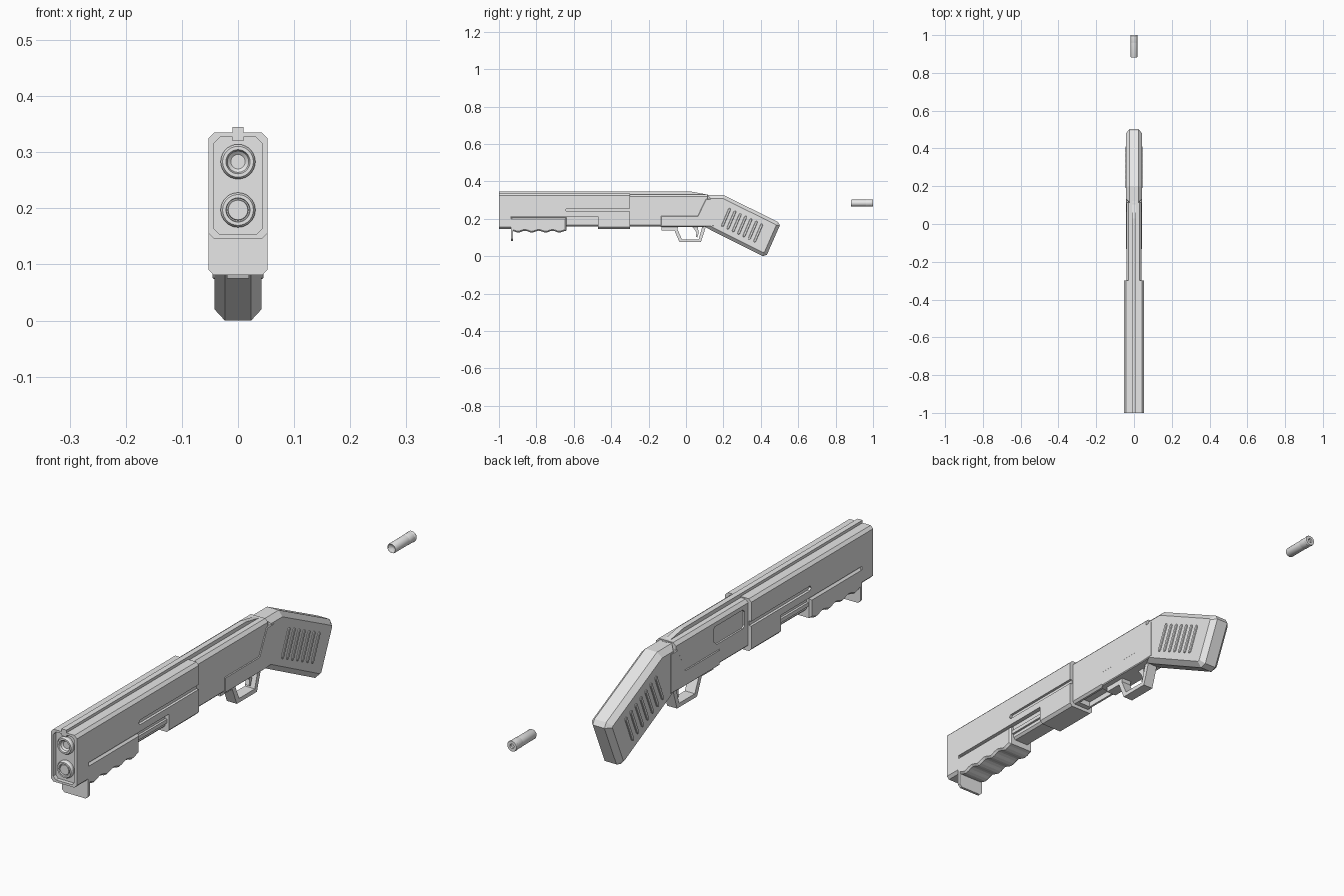
import bpy, bmesh, math
from mathutils import Vector

if "Cube" in bpy.data.objects:
    bpy.data.objects.remove(bpy.data.objects["Cube"])

grey = bpy.data.materials.new("plain_grey")
grey.diffuse_color = (0.8, 0.8, 0.8, 1)
grey.use_nodes = True
grey.node_tree.nodes["Principled BSDF"].inputs["Base Color"].default_value = grey.diffuse_color


def inset(pts, d):
    """Mitred inward offset of a 2D polygon."""
    n = len(pts)
    area = sum(pts[i][0] * pts[(i + 1) % n][1] - pts[(i + 1) % n][0] * pts[i][1] for i in range(n))
    s = 1 if area > 0 else -1
    out = []
    for i in range(n):
        p, a, b = Vector(pts[i]), Vector(pts[i - 1]), Vector(pts[(i + 1) % n])
        e, f = (p - a).normalized(), (b - p).normalized()
        n1, n2 = Vector((-e.y, e.x)) * s, Vector((-f.y, f.x)) * s
        out.append(p + (n1 + n2) * (d / max(0.3, 1 + n1.dot(n2))))
    return out


def loft(name, rings, smooth=False):
    """Closed solid through a list of rings of equal length."""
    bm = bmesh.new()
    vs = [[bm.verts.new(p) for p in r] for r in rings]
    n = len(vs[0])
    for a, b in zip(vs, vs[1:]):
        for i in range(n):
            j = (i + 1) % n
            bm.faces.new((a[i], a[j], b[j], b[i]))
    bm.faces.new(vs[0])
    bm.faces.new(vs[-1])
    bmesh.ops.recalc_face_normals(bm, faces=bm.faces)
    me = bpy.data.meshes.new(name)
    bm.to_mesh(me)
    bm.free()
    me.materials.append(grey)
    ob = bpy.data.objects.new(name, me)
    bpy.context.collection.objects.link(ob)
    if smooth:
        bpy.ops.object.select_all(action='DESELECT')
        ob.select_set(True)
        bpy.context.view_layer.objects.active = ob
        bpy.ops.object.shade_smooth_by_angle(angle=math.radians(30))
    return ob


def side_part(name, pts, w, c=0.0):
    """Side outline (y, z) spread across x, with chamfered rims."""
    layers = [(-w, 0), (w, 0)] if c == 0 else [(-w, c), (c - w, 0), (w - c, 0), (w, c)]
    return loft(name, [[(x, p[0], p[1]) for p in (inset(pts, d) if d else pts)] for x, d in layers])


def long_part(name, pts, y0, y1):
    """Cross-section (x, z) pulled along y."""
    return loft(name, [[(x, y, z) for x, z in pts] for y in (y0, y1)])


def chamfered(w, z0, z1, c, cb=None):
    b = c if cb is None else cb
    return [(-w, z0 + b), (b - w, z0), (w - b, z0), (w, z0 + b),
            (w, z1 - c), (w - c, z1), (c - w, z1), (-w, z1 - c)]


def box(name, x0, x1, y0, y1, z0, z1):
    return long_part(name, [(x0, z0), (x1, z0), (x1, z1), (x0, z1)], y0, y1)


def lathe(name, profile, zc, seg=28):
    """Turned part around an axis along y; profile is (radius, y)."""
    return loft(name, [[(r * math.cos(i * math.tau / seg), y, zc + r * math.sin(i * math.tau / seg))
                        for i in range(seg)] for r, y in profile], True)


def cut(target, cutter):
    cutter.hide_render = True
    cutter.display_type = 'WIRE'
    m = target.modifiers.new("cut", 'BOOLEAN')
    m.operation = 'DIFFERENCE'
    m.object = cutter


# Front housing: recessed muzzle face, lower notch, side slots
housing = long_part("front_housing", chamfered(0.0525, 0.145, 0.335, 0.01), -1, -0.3)
cut(housing, long_part("face_cutter", chamfered(0.043, 0.153, 0.327, 0.011), -1.1, -0.985))
cut(housing, box("notch_cutter", -0.1, 0.1, -0.935, -0.47, 0.1, 0.213))
for s in (-1, 1):
    a, b = sorted((s * 0.043, s * 0.08))
    slot = [(-0.645, 0.246), (-0.638, 0.238), (-0.25, 0.238), (-0.25, 0.255), (-0.638, 0.255)]
    cut(housing, loft("slot_cutter", [[(x, y, z) for y, z in slot] for x in (a, b)]))

# Inner core and slide rails seen through the notch
long_part("inner_core", chamfered(0.036, 0.158, 0.225, 0.008), -0.95, -0.45)
for s in (-1, 1):
    box("slide_rail", s * 0.038 - 0.006, s * 0.038 + 0.006, -0.66, -0.46, 0.178, 0.192)

# Sliding fore grip with scalloped underside and hand stop
N = 24
wave = [(-0.935 + 0.295 * i / N, 0.131 + 0.005 * math.cos(i / N * 4 * math.tau)) for i in range(N + 1)]
side_part("fore_grip", wave + [(-0.64, 0.207), (-0.935, 0.207)], 0.053, 0.007)
long_part("hand_stop", [(-0.053, 0.2), (-0.053, 0.091), (-0.043, 0.081), (0.043, 0.081),
                        (0.053, 0.091), (0.053, 0.2)], -0.936, -0.926)

# Muzzle and lower tube
lathe("muzzle", [(0.031, -0.97), (0.031, -0.993), (0.0275, -0.999), (0.0215, -0.999),
                 (0.019, -0.99), (0.0005, -0.975)], 0.283)
lathe("lower_tube", [(0.031, -0.97), (0.031, -0.993), (0.0275, -0.999), (0.0215, -0.999),
                     (0.0205, -0.992), (0.0185, -0.992), (0.0175, -0.997)], 0.197)

# Top rib that slopes down at the rear
side_part("top_rib", [(-1, 0.32), (0.12, 0.32), (0.12, 0.328), (0.03, 0.345), (-1, 0.345)], 0.01)

# Receiver with side port and loading port
receiver = long_part("receiver", chamfered(0.04, 0.158, 0.331, 0.011, 0.008), -0.32, 0.115)
port = [(-0.28, 0.245), (-0.27, 0.237), (-0.12, 0.237), (-0.1, 0.255),
        (-0.1, 0.295), (-0.11, 0.305), (-0.27, 0.305), (-0.28, 0.295)]
cut(receiver, loft("port_cutter", [[(x, y, z) for y, z in port] for x in (-0.08, -0.034)]))
cut(receiver, box("loading_cutter", -0.024, 0.024, -0.28, -0.15, 0.1, 0.178))

# Trigger frame, guard and trigger
side_part("trigger_frame", [(-0.135, 0.215), (-0.135, 0.157), (0.09, 0.157), (0.15, 0.16),
                            (0.15, 0.305), (0.106, 0.305), (0.062, 0.215)], 0.0425, 0.003)
side_part("trigger_guard", [(-0.13, 0.16), (-0.13, 0.138), (-0.062, 0.138), (-0.035, 0.075),
                            (0.08, 0.075), (0.107, 0.16), (0.088, 0.16), (0.068, 0.09),
                            (-0.022, 0.09), (-0.046, 0.145), (-0.04, 0.16)], 0.02)
side_part("trigger", [(0.03, 0.16), (0.062, 0.16), (0.068, 0.125), (0.06, 0.1),
                      (0.052, 0.104), (0.056, 0.125), (0.046, 0.142)], 0.008)

# Rear grip with heavy chamfers
side_part("rear_grip", [(0.1, 0.158), (0.13, 0.141), (0.41, 0.0), (0.433, 0.008), (0.502, 0.165),
                        (0.492, 0.183), (0.2, 0.327), (0.115, 0.327)], 0.0415, 0.018)

# Slanted ribs on both sides of the grip
for s in (-1, 1):
    for i in range(7):
        t = i / 6
        top = Vector((0.235 + 0.172 * t, 0.256 - 0.083 * t))
        bot = Vector((0.193 + 0.172 * t, 0.158 - 0.083 * t))
        d = (bot - top).normalized()
        h = Vector((-d.y, d.x)) * 0.0065
        e = d * 0.006
        pts = [top + h + e, top + h * 0.4, top - h * 0.4, top - h + e,
               bot - h - e, bot - h * 0.4, bot + h * 0.4, bot + h - e]
        loft("grip_rib", [[(s * x, p.x, p.y) for p in q]
                          for x, q in ((0.039, pts), (0.0435, pts), (0.0455, inset(pts, 0.002)))])

# Loose cartridge: body with dished nose, rimmed base with primer
lathe("cartridge_body", [(0.004, 0.89), (0.0145, 0.884), (0.016, 0.881), (0.018, 0.885),
                         (0.018, 0.966)], 0.284, 24)
lathe("cartridge_base", [(0.0175, 0.96), (0.019, 0.964), (0.0185, 0.99), (0.0197, 0.992),
                         (0.0197, 0.998), (0.0185, 1.0), (0.008, 1.0), (0.007, 0.994)], 0.284, 24)
